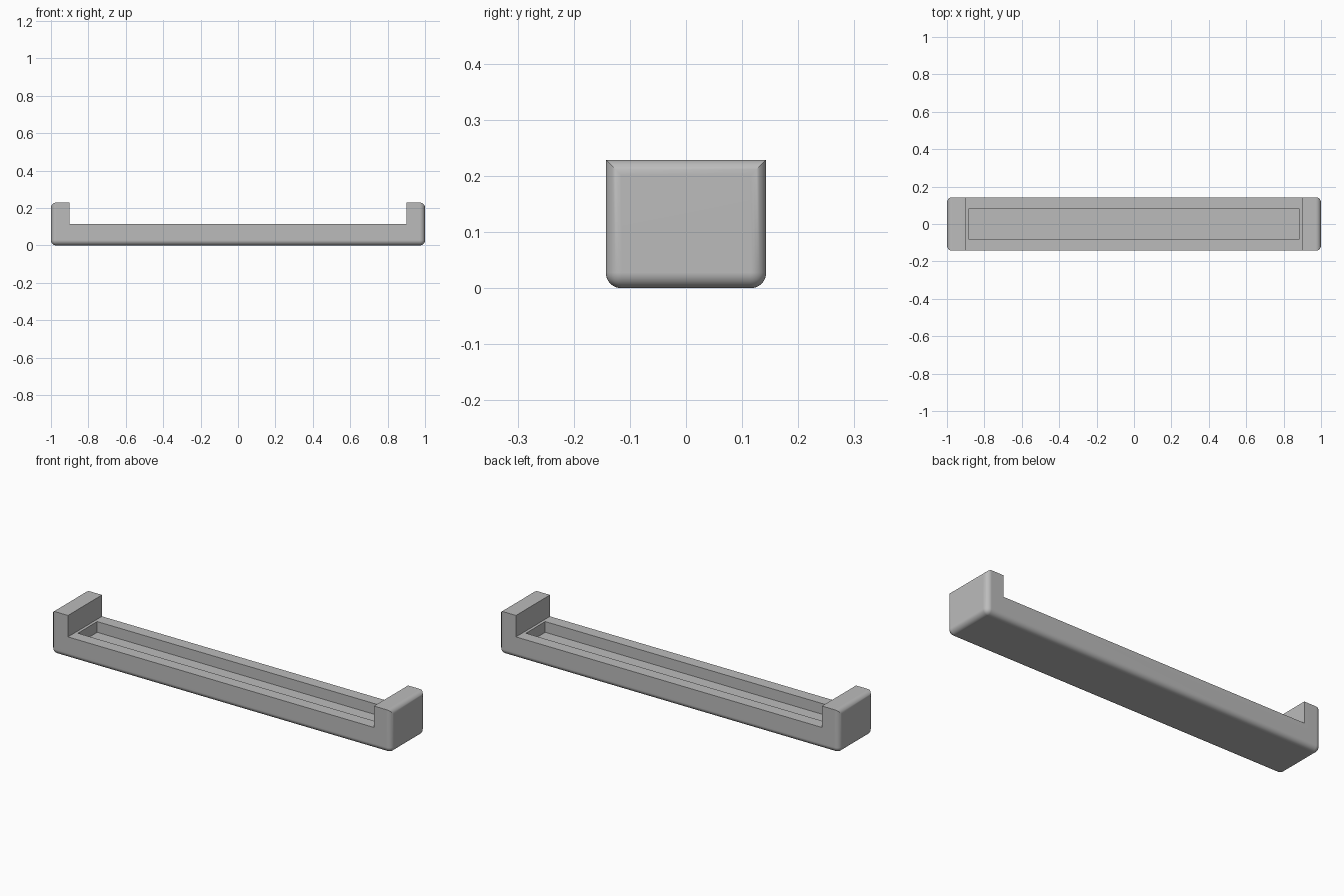
import bpy
import bmesh
from math import radians

default = bpy.data.objects.get("Cube")
if default:
    bpy.data.objects.remove(default, do_unlink=True)

# Overall sizes
HALF_X, HALF_Y, TOP = 1.0, 0.143, 0.229
POST_X, RAIL_TOP = 0.9, 0.115
POCKET_X, POCKET_Y, POCKET_FLOOR = 0.885, 0.081, 0.058
RADIUS = 0.028

grey = bpy.data.materials.new("plain_grey")
grey.use_nodes = True
grey.diffuse_color = (0.5, 0.5, 0.5, 1)
grey.node_tree.nodes["Principled BSDF"].inputs["Base Color"].default_value = (0.5, 0.5, 0.5, 1)

# U-shaped side profile, extruded front to back
half = [(HALF_X, 0), (HALF_X, TOP), (POST_X, TOP), (POST_X, RAIL_TOP)]
outline = half + [(-x, z) for x, z in reversed(half)]
bm = bmesh.new()
face = bm.faces.new([bm.verts.new((x, -HALF_Y, z)) for x, z in outline])
out = bmesh.ops.extrude_face_region(bm, geom=[face])
for v in out["geom"]:
    if isinstance(v, bmesh.types.BMVert):
        v.co.y = HALF_Y
bmesh.ops.recalc_face_normals(bm, faces=bm.faces[:])


# Round the bottom rim, the upright corners and the outer top edges
def is_rounded(edge):
    a, b = (v.co for v in edge.verts)
    at_bottom = max(a.z, b.z) < 0.001
    at_end = min(abs(a.x), abs(b.x)) > HALF_X - 0.001 and a.x * b.x > 0
    return at_bottom or at_end


bmesh.ops.bevel(bm, geom=[e for e in bm.edges if is_rounded(e)], offset=RADIUS,
                offset_type='OFFSET', segments=8, profile=0.5, affect='EDGES')

# Long pocket sunk into the rail between the posts
bm.faces.ensure_lookup_table()
rail = next(f for f in bm.faces if f.normal.z > 0.9
            and abs(f.calc_center_median().z - RAIL_TOP) < 0.001)
bmesh.ops.inset_individual(bm, faces=[rail], thickness=0.01)
for v in rail.verts:
    v.co.x = POCKET_X if v.co.x > 0 else -POCKET_X
    v.co.y = POCKET_Y if v.co.y > 0 else -POCKET_Y
bmesh.ops.inset_individual(bm, faces=[rail], thickness=0, depth=0)
for v in rail.verts:
    v.co.z = POCKET_FLOOR
bm.normal_update()

mesh = bpy.data.meshes.new("tray_body")
bm.to_mesh(mesh)
bm.free()
mesh.materials.append(grey)
body = bpy.data.objects.new("tray_body", mesh)
bpy.context.collection.objects.link(body)

# Smooth rounds, crisp notch and pocket edges
bpy.ops.object.select_all(action='DESELECT')
body.select_set(True)
bpy.context.view_layer.objects.active = body
bpy.ops.object.shade_smooth_by_angle(angle=radians(30))
weighted = body.modifiers.new("even_shading", 'WEIGHTED_NORMAL')
weighted.keep_sharp = True
